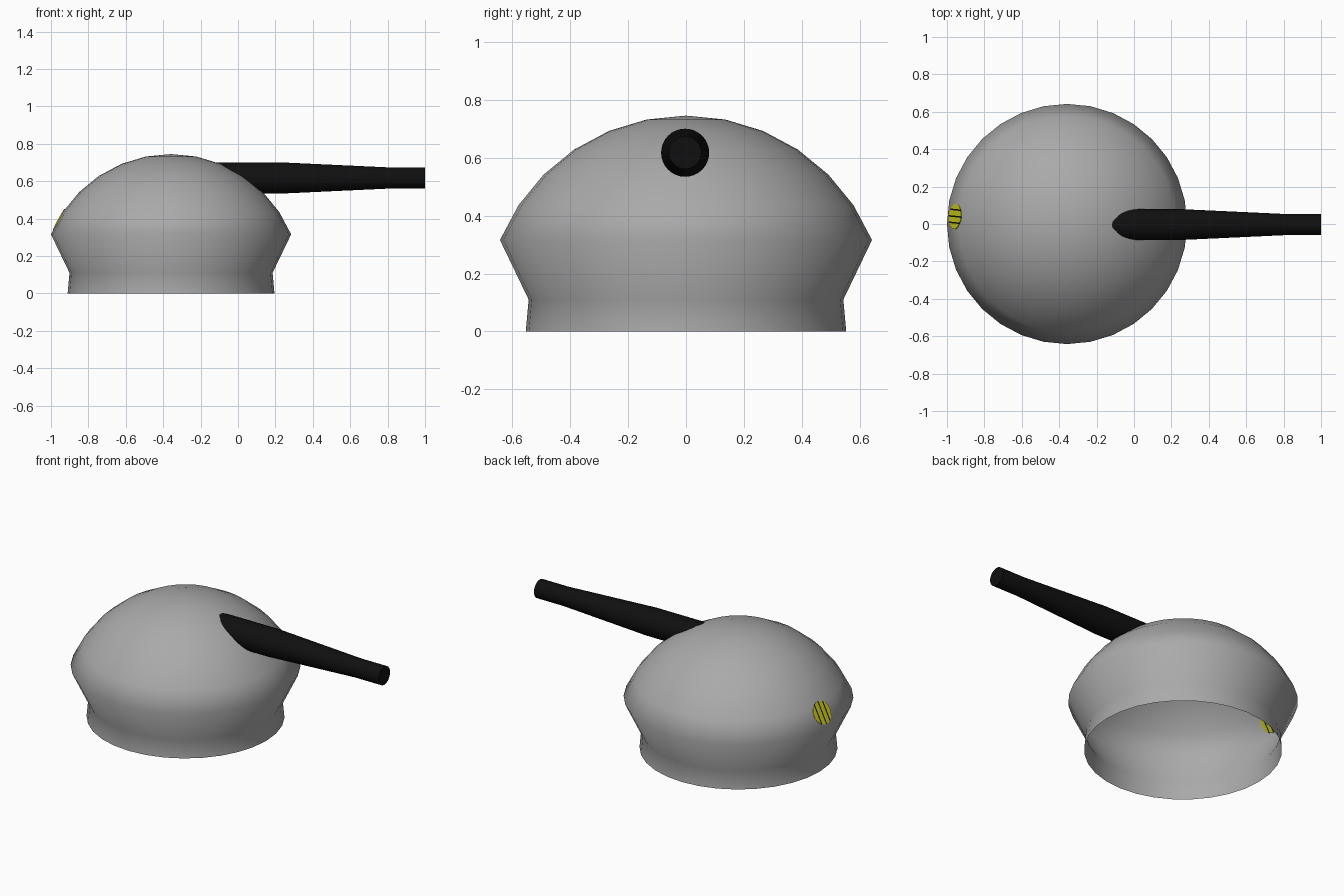
import bpy, bmesh, math
from mathutils import Matrix, Vector

if "Cube" in bpy.data.objects:
    bpy.data.objects.remove(bpy.data.objects["Cube"])


def material(name, rgb):
    m = bpy.data.materials.new(name)
    m.diffuse_color = (*rgb, 1.0)
    m.use_nodes = True
    m.node_tree.nodes["Principled BSDF"].inputs["Base Color"].default_value = m.diffuse_color
    return m


grey = material("grey", (0.40, 0.40, 0.40))
black = material("black", (0.005, 0.005, 0.005))
yellow = material("yellow", (0.62, 0.60, 0.01))


def make_object(name, bm, mats):
    mesh = bpy.data.meshes.new(name)
    bm.to_mesh(mesh)
    bm.free()
    obj = bpy.data.objects.new(name, mesh)
    bpy.context.collection.objects.link(obj)
    for m in mats:
        mesh.materials.append(m)
    return obj


def lathe(name, profile, matrix, mat, sides=32, cap_angle=None):
    """Revolve (radius, height) points round z; radius 0 makes a pole."""
    bm = bmesh.new()
    rings = []
    for r, z in profile:
        if r == 0:
            rings.append([bm.verts.new((0, 0, z))] * sides)
        else:
            rings.append([bm.verts.new((r * math.cos(2 * math.pi * i / sides),
                                        r * math.sin(2 * math.pi * i / sides), z))
                          for i in range(sides)])
    for a, b in zip(rings, rings[1:]):
        for i in range(sides):
            j = (i + 1) % sides
            corners = list(dict.fromkeys((a[i], a[j], b[j], b[i])))
            f = bm.faces.new(corners)
            f.smooth = True
    bm.normal_update()
    if cap_angle:
        for e in bm.edges:
            if e.is_manifold and e.calc_face_angle(0) > cap_angle:
                e.smooth = False
    bm.transform(matrix)
    return make_object(name, bm, [mat])


CX = -0.358

# turret shell: flared skirt, waist and part of a sphere, open underneath
R, TOP = 0.695, 0.745
profile = [(0.553, 0.0), (0.543, 0.11)]
for k in range(6, 0, -1):
    a = math.radians(11.25 * k)
    profile.append((R * math.sin(a), TOP - R * (1 - math.cos(a))))
profile.append((0, TOP))
lathe("turret_shell", profile, Matrix.Translation((CX, 0, 0)), grey)

# gun barrel: thick sleeve, taper, straight muzzle
barrel = [(0, -0.13), (0.083, -0.13), (0.083, 0.24), (0.056, 0.82), (0.056, 1.0), (0, 1.0)]
to_x = Matrix.Translation((0, -0.003, 0.617)) @ Matrix.Rotation(math.pi / 2, 4, 'Y')
lathe("gun_barrel", barrel, to_x, black, cap_angle=math.radians(40))

# striped round marker set flush in the rear slope of the shell
bm = bmesh.new()
bmesh.ops.create_cone(bm, cap_ends=True, segments=24, radius1=0.068,
                      radius2=0.068, depth=0.009)
stripes = (-0.036, 0.0, 0.034)
HALF = 0.004
for s in stripes:
    for edge in (s - HALF, s + HALF):
        bmesh.ops.bisect_plane(bm, geom=bm.verts[:] + bm.edges[:] + bm.faces[:],
                               plane_co=(edge, 0, 0), plane_no=(1, 0, 0))
for f in bm.faces:
    x = f.calc_center_median().x
    f.material_index = int(any(abs(x - s) < HALF for s in stripes))
tilt = math.radians(28.1)
yaw = math.radians(5.6)
normal = Vector((-math.cos(tilt) * math.cos(yaw), math.cos(tilt) * math.sin(yaw), math.sin(tilt)))
side = Vector((0, 0, 1)).cross(normal).normalized()
up = normal.cross(side)
frame = Matrix((side, up, normal)).transposed().to_4x4()
frame.translation = (-0.954, 0.04, 0.39)
bm.transform(frame)
make_object("rear_marker", bm, [yellow, black])
